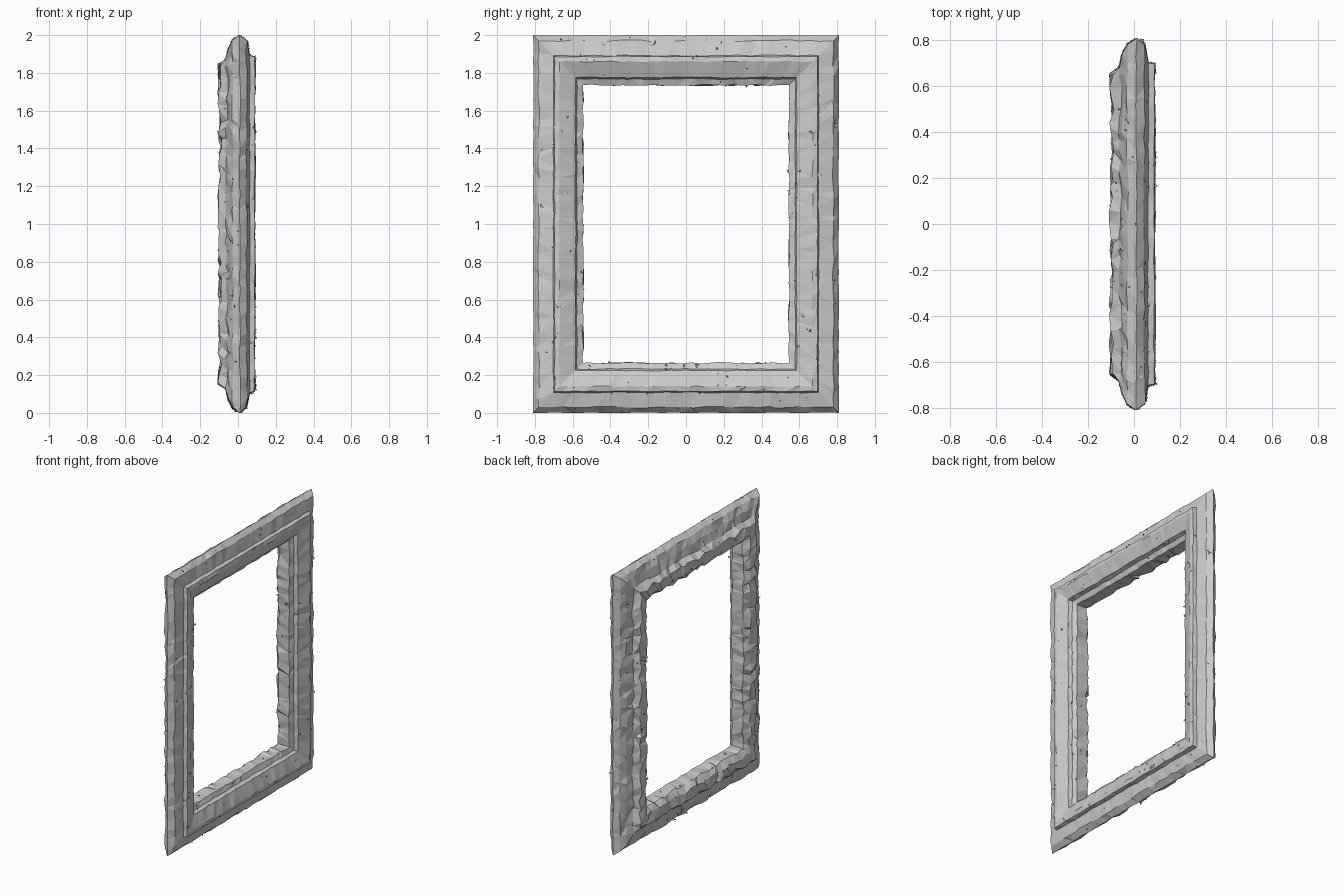
import bpy, bmesh, random
from mathutils import Vector

if "Cube" in bpy.data.objects:
    bpy.data.objects.remove(bpy.data.objects["Cube"])

random.seed(7)
HALF_Y, HALF_Z = 0.81, 1.0

# Moulding cross-section: (distance in from outer edge, depth x, roughness)
PROFILE = [
    (0.000, 0.010, 0.004), (0.030, 0.045, 0.005), (0.108, 0.062, 0.003),
    (0.114, 0.088, 0.003), (0.140, 0.092, 0.004), (0.224, 0.062, 0.003),
    (0.232, 0.035, 0.003), (0.265, 0.022, 0.004), (0.262, -0.065, 0.009),
    (0.225, -0.095, 0.011), (0.160, -0.098, 0.011), (0.130, -0.060, 0.009),
    (0.070, -0.047, 0.008), (0.028, -0.028, 0.006),
]
CORNERS = [(-1, -1), (1, -1), (1, 1), (-1, 1)]


def frame_point(side, t, d, x):
    """Point on a mitred side, t running from corner to corner."""
    a, b = CORNERS[side], CORNERS[(side + 1) % 4]
    y = (a[0] + (b[0] - a[0]) * t) * (HALF_Y - d)
    z = (a[1] + (b[1] - a[1]) * t) * (HALF_Z - d)
    return Vector((x, y, z + HALF_Z))


def finish(bm, name):
    bmesh.ops.recalc_face_normals(bm, faces=bm.faces)
    mesh = bpy.data.meshes.new(name)
    bm.to_mesh(mesh)
    bm.free()
    obj = bpy.data.objects.new(name, mesh)
    bpy.context.collection.objects.link(obj)
    return obj


# Weathered moulding swept round the rectangle with mitred corners
bm = bmesh.new()
rings = []
for side in range(4):
    steps = 26 if side % 2 == 0 else 34
    for i in range(steps):
        ring = []
        for d, x, rough in PROFILE:
            jt = 0 if i == 0 else random.uniform(-0.4, 0.4)
            dd = max(0, d + random.uniform(-rough, rough)) if i else d
            xx = x + random.uniform(-rough, rough)
            ring.append(bm.verts.new(frame_point(side, (i + jt) / steps, dd, xx)))
        rings.append(ring)
n = len(PROFILE)
for i, ring in enumerate(rings):
    nxt = rings[(i + 1) % len(rings)]
    for j in range(n):
        k = (j + 1) % n
        bm.faces.new((ring[j], ring[k], nxt[k], nxt[j]))
bmesh.ops.triangulate(bm, faces=bm.faces)
finish(bm, "picture_frame")

# Small splinters and chips lying on the worn surfaces
bm = bmesh.new()
for _ in range(320):
    side, t = random.randrange(4), random.uniform(0.04, 0.96)
    j = random.randrange(n)
    (d0, x0, _r), (d1, x1, _s) = PROFILE[j], PROFILE[(j + 1) % n]
    f = random.random()
    p = frame_point(side, t, d0 + (d1 - d0) * f, x0 + (x1 - x0) * f)
    size = random.uniform(0.006, 0.016)
    corners = []
    for _c in range(4):
        q = p + Vector([random.uniform(-size, size) for _a in range(3)])
        q.y = min(max(q.y, -HALF_Y), HALF_Y)
        q.z = min(max(q.z, 0), 2 * HALF_Z)
        corners.append(bm.verts.new(q))
    for a, b, c in ((0, 1, 2), (0, 1, 3), (0, 2, 3), (1, 2, 3)):
        bm.faces.new((corners[a], corners[b], corners[c]))
finish(bm, "wood_splinters")
